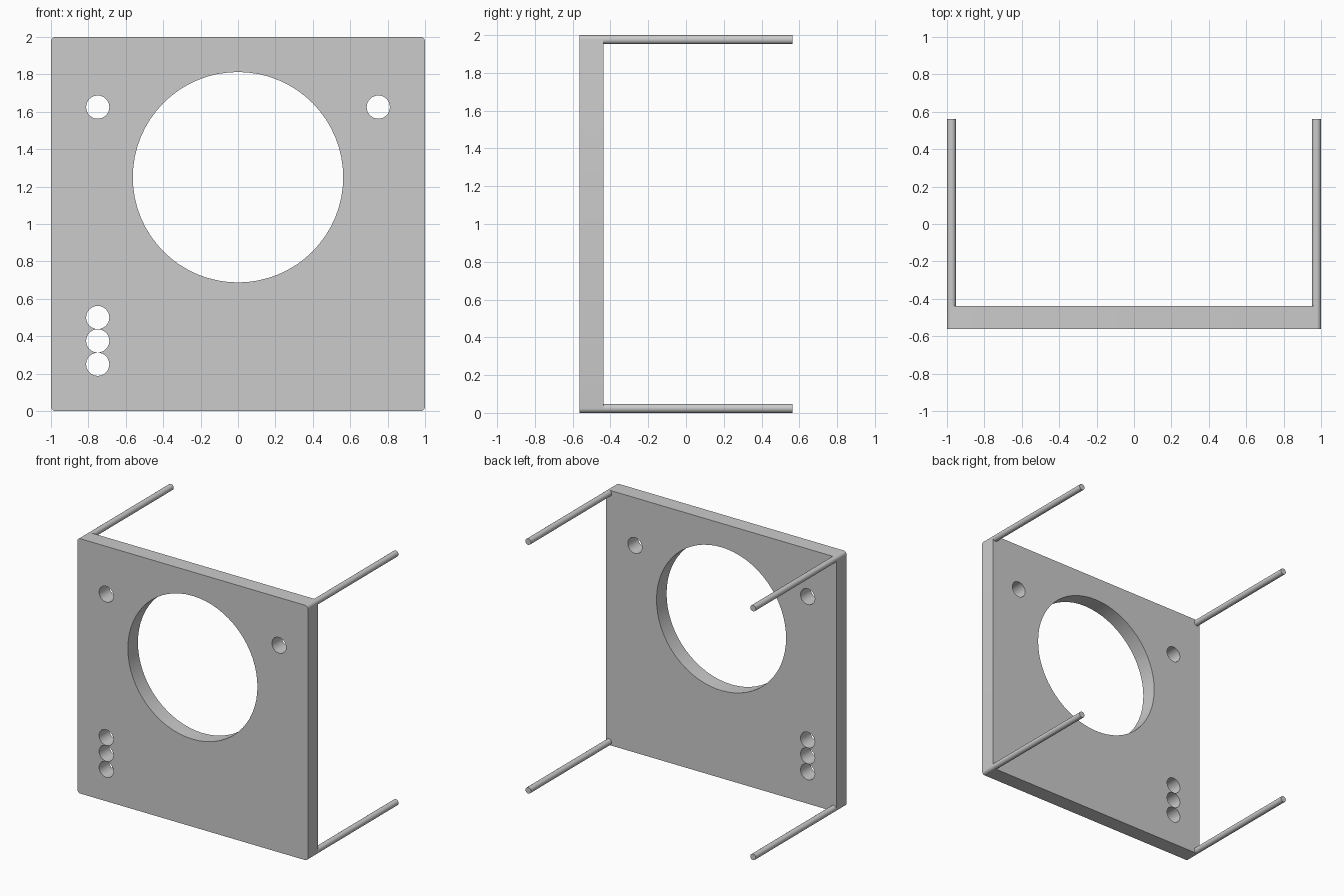
import bpy, bmesh
from math import pi, cos, sin
from mathutils import Matrix

if "Cube" in bpy.data.objects:
    bpy.data.objects.remove(bpy.data.objects["Cube"])

FRONT, PLATE_BACK, ROD_END = -0.5625, -0.4375, 0.5625
ROD_R = 0.024


def make_object(name, bm):
    bmesh.ops.recalc_face_normals(bm, faces=bm.faces)
    mesh = bpy.data.meshes.new(name)
    bm.to_mesh(mesh)
    bm.free()
    ob = bpy.data.objects.new(name, mesh)
    bpy.context.collection.objects.link(ob)
    return ob


def add_cylinder(bm, x, z, r, y0, y1, sides):
    mat = Matrix.Translation((x, (y0 + y1) / 2, z)) @ Matrix.Rotation(pi / 2, 4, 'X')
    bmesh.ops.create_cone(bm, cap_ends=True, segments=sides, radius1=r, radius2=r,
                          depth=y1 - y0, matrix=mat)


def select_only(ob):
    bpy.ops.object.select_all(action='DESELECT')
    ob.select_set(True)
    bpy.context.view_layer.objects.active = ob


# front plate: rounded square profile, extruded back
bm = bmesh.new()
outline = []
for i, (sx, sz) in enumerate([(1, 1), (-1, 1), (-1, -1), (1, -1)]):
    for k in range(7):
        a = pi / 2 * (i + k / 6)
        outline.append(bm.verts.new((sx * (1 - ROD_R) + ROD_R * cos(a), FRONT,
                                     1 + sz * (1 - ROD_R) + ROD_R * sin(a))))
face = bm.faces.new(outline)
ext = bmesh.ops.extrude_face_region(bm, geom=[face], use_keep_orig=True)
bmesh.ops.translate(bm, vec=(0, PLATE_BACK - FRONT, 0),
                    verts=[g for g in ext['geom'] if isinstance(g, bmesh.types.BMVert)])
plate = make_object("front_plate", bm)

# round openings: large one, two upper holes, column of three
bm = bmesh.new()
add_cylinder(bm, 0, 1.25, 0.5625, FRONT - 0.1, PLATE_BACK + 0.1, 64)
for x, z in [(-0.75, 1.625), (0.75, 1.625), (-0.75, 0.5), (-0.75, 0.375), (-0.75, 0.25)]:
    add_cylinder(bm, x, z, 0.062, FRONT - 0.1, PLATE_BACK + 0.1, 32)
cutter = make_object("hole_cutter", bm)
cutter.hide_render = True
select_only(plate)
mod = plate.modifiers.new("holes", 'BOOLEAN')
mod.operation, mod.solver, mod.object = 'DIFFERENCE', 'EXACT', cutter
bpy.ops.object.modifier_apply(modifier=mod.name)
bpy.data.objects.remove(cutter)
bpy.ops.object.shade_smooth_by_angle()

# four corner rods reaching back from the plate
for side, sx in (("left", -1), ("right", 1)):
    for level, z in (("lower", ROD_R), ("upper", 2 - ROD_R)):
        bm = bmesh.new()
        add_cylinder(bm, sx * (1 - ROD_R), z, ROD_R, PLATE_BACK, ROD_END, 24)
        rod = make_object(f"{level}_{side}_rod", bm)
        select_only(rod)
        bpy.ops.object.shade_smooth_by_angle()
